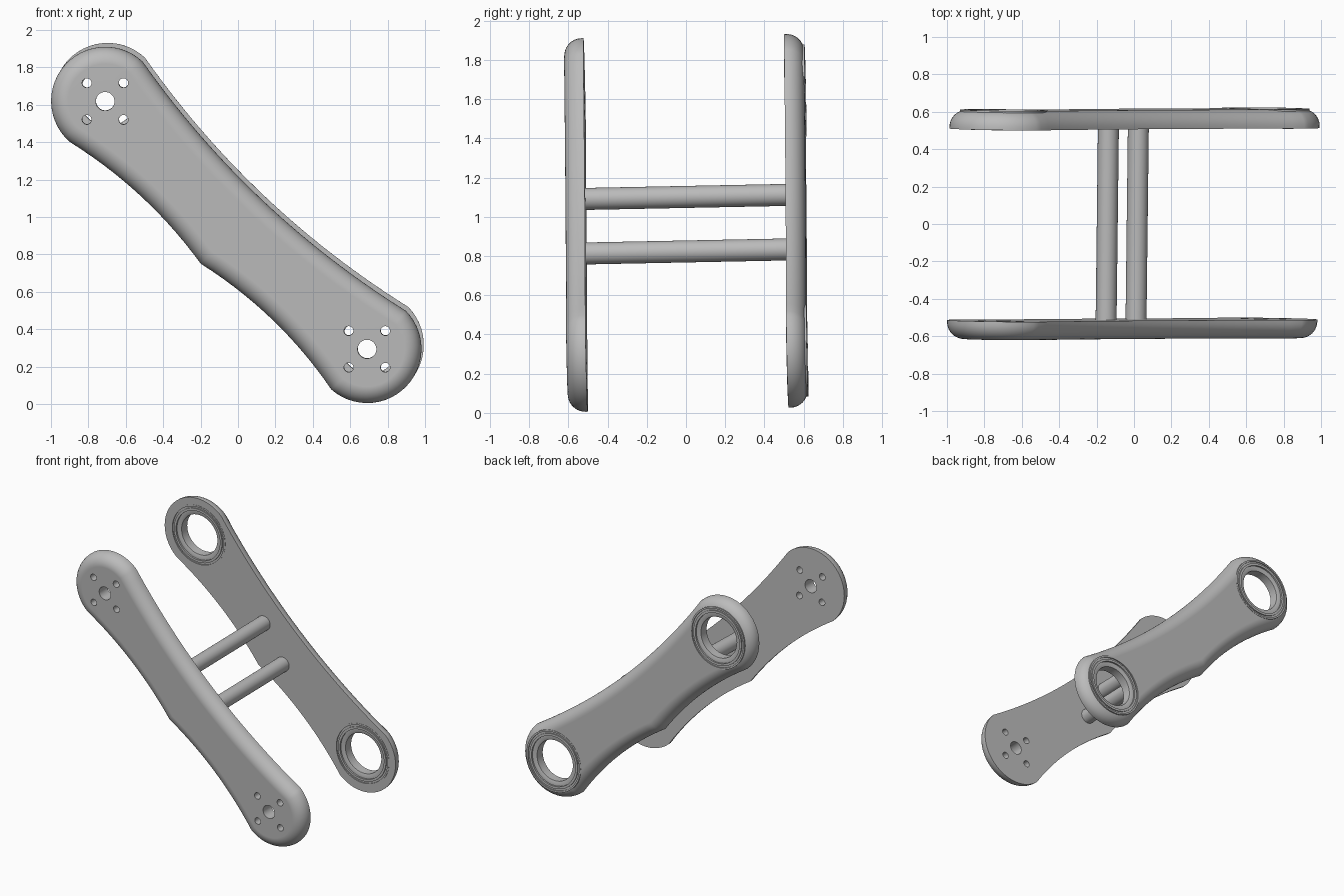
import bpy, bmesh, math
from mathutils import Vector, Matrix

if "Cube" in bpy.data.objects:
    bpy.data.objects.remove(bpy.data.objects["Cube"])

grey = bpy.data.materials.new("plain grey")
grey.use_nodes = True
GREY = (0.5, 0.5, 0.5, 1)
grey.diffuse_color = GREY
grey.node_tree.nodes["Principled BSDF"].inputs["Base Color"].default_value = GREY

# The whole assembly leans slightly: its cross axis is not quite along y
MID = Vector((0, 0, 0.965))
lean = Vector((0, 1, 0)).rotation_difference(Vector((0.012, 1, 0.02)))
TILT = Matrix.Translation(MID) @ lean.to_matrix().to_4x4() @ Matrix.Translation(-MID)

TOP, LOW, R = Vector((-0.703, 1.631)), Vector((0.697, 0.306)), 0.29
FACE, THICK, ROUND = 0.512, 0.1, 0.09


def add_object(name, bm):
    bmesh.ops.recalc_face_normals(bm, faces=bm.faces)
    mesh = bpy.data.meshes.new(name)
    bm.to_mesh(mesh)
    bm.free()
    mesh.materials.append(grey)
    ob = bpy.data.objects.new(name, mesh)
    bpy.context.collection.objects.link(ob)
    return ob


def select(ob):
    bpy.ops.object.select_all(action='DESELECT')
    ob.select_set(True)
    bpy.context.view_layer.objects.active = ob


def finish(ob):
    select(ob)
    bpy.ops.object.shade_smooth_by_angle(angle=math.radians(30))
    ob.matrix_world = TILT


def loft(name, rings, closed=False):
    """Skin a list of point rings; cap the ends, or join last to first."""
    bm = bmesh.new()
    vs = [[bm.verts.new(p) for p in ring] for ring in rings]
    pairs = list(zip(vs, vs[1:])) + ([(vs[-1], vs[0])] if closed else [])
    for a, b in pairs:
        for i in range(len(a)):
            j = (i + 1) % len(a)
            bm.faces.new((a[i], a[j], b[j], b[i]))
    if not closed:
        bm.faces.new(vs[0])
        bm.faces.new(vs[-1])
    return add_object(name, bm)


def circle(c, r, y, n=48):
    return [(c[0] + r * math.cos(math.tau * i / n), y, c[1] + r * math.sin(math.tau * i / n))
            for i in range(n)]


def rod(name, c, r, y0, y1, n=48):
    return loft(name, [circle(c, r, y0, n), circle(c, r, y1, n)])


def arc(c, start, end, n=26):
    """Points on an end circle, counterclockwise between two points."""
    a0 = math.atan2(*(start - c).yx)
    a1 = math.atan2(*(end - c).yx)
    a1 += math.tau if a1 < a0 else 0
    return [c + R * Vector((math.cos(a0 + (a1 - a0) * i / n), math.sin(a0 + (a1 - a0) * i / n)))
            for i in range(n + 1)]


def sweep(a, ctrl, b, n):
    """Inner points of a quadratic curve."""
    return [a * (1 - t) ** 2 + ctrl * 2 * t * (1 - t) + b * t * t
            for t in (i / n for i in range(1, n))]


def inset(pts, d):
    out = []
    for i, p in enumerate(pts):
        e0 = (p - pts[i - 1]).normalized()
        e1 = (pts[(i + 1) % len(pts)] - p).normalized()
        n0, n1 = Vector((-e0.y, e0.x)), Vector((-e1.y, e1.x))
        out.append(p + (n0 + n1) * d / (1 + n0.dot(n1)))
    return out


# Arm outline: two round ends, hollow sides, and a pointed notch below
top_right, top_left = TOP + Vector((0.2, 0.21)), TOP + Vector((-0.192, -0.218))
low_left, low_right = LOW + Vector((-0.192, -0.217)), LOW + Vector((0.207, 0.203))
point = Vector((-0.193, 0.761))
outline = (arc(TOP, top_right, top_left)
           + sweep(top_left, Vector((-0.479, 1.155)), point, 14) + [point]
           + sweep(point, Vector((0.227, 0.496)), low_left, 14)
           + arc(LOW, low_left, low_right)
           + sweep(low_right, Vector((0.065, 1.034)), top_right, 28))


def make_arm(name, side, holes):
    layers = [(0, 0)]
    for i in range(11):
        t = math.pi / 2 * i / 10
        layers.append((ROUND * (1 - math.cos(t)), THICK - ROUND + ROUND * math.sin(t)))
    arm = loft(name, [[(p.x, side * (FACE + h), p.y) for p in inset(outline, d)]
                      for d, h in layers])
    # Drill the holes
    for c, r in holes:
        cutter = rod("hole_cutter", c, r, side * (FACE - 0.1), side * (FACE + 0.2))
        cutter.hide_render = True
        mod = arm.modifiers.new("hole", 'BOOLEAN')
        mod.object, mod.solver = cutter, 'EXACT'
        select(arm)
        bpy.ops.object.modifier_apply(modifier=mod.name)
        bpy.data.objects.remove(cutter)
    finish(arm)
    arm.modifiers.new("flat faces", 'WEIGHTED_NORMAL').keep_sharp = True


# Front arm with a centre hole and four screw holes at each end
holes = []
for c in (TOP, LOW):
    holes.append((c, 0.05))
    holes += [(c + Vector((sx, sz)) * 0.098, 0.025) for sx in (-1, 1) for sz in (-1, 1)]
make_arm("front_arm", -1, holes)

# Back arm with a large bore at each end
make_arm("back_arm", 1, [(TOP, 0.23), (LOW, 0.23)])

# Stepped bearing rings seated in the bores
half = [(0.235, 0.052), (0.222, 0.052), (0.222, 0.044), (0.208, 0.044), (0.208, 0.052),
        (0.19, 0.052), (0.19, 0.04), (0.172, 0.04), (0.155, 0.034)]
profile = half + [(r, -h) for r, h in reversed(half)]
for name, c in (("upper_bearing", TOP), ("lower_bearing", LOW)):
    finish(loft(name, [circle(c, r, FACE + THICK / 2 + h, 64) for r, h in profile], closed=True))

# Two cross rods joining the arms
for name, c in (("upper_cross_rod", (-0.143, 1.101)), ("lower_cross_rod", (0.017, 0.823))):
    finish(rod(name, c, 0.056, -FACE - 0.01, FACE + 0.01))
